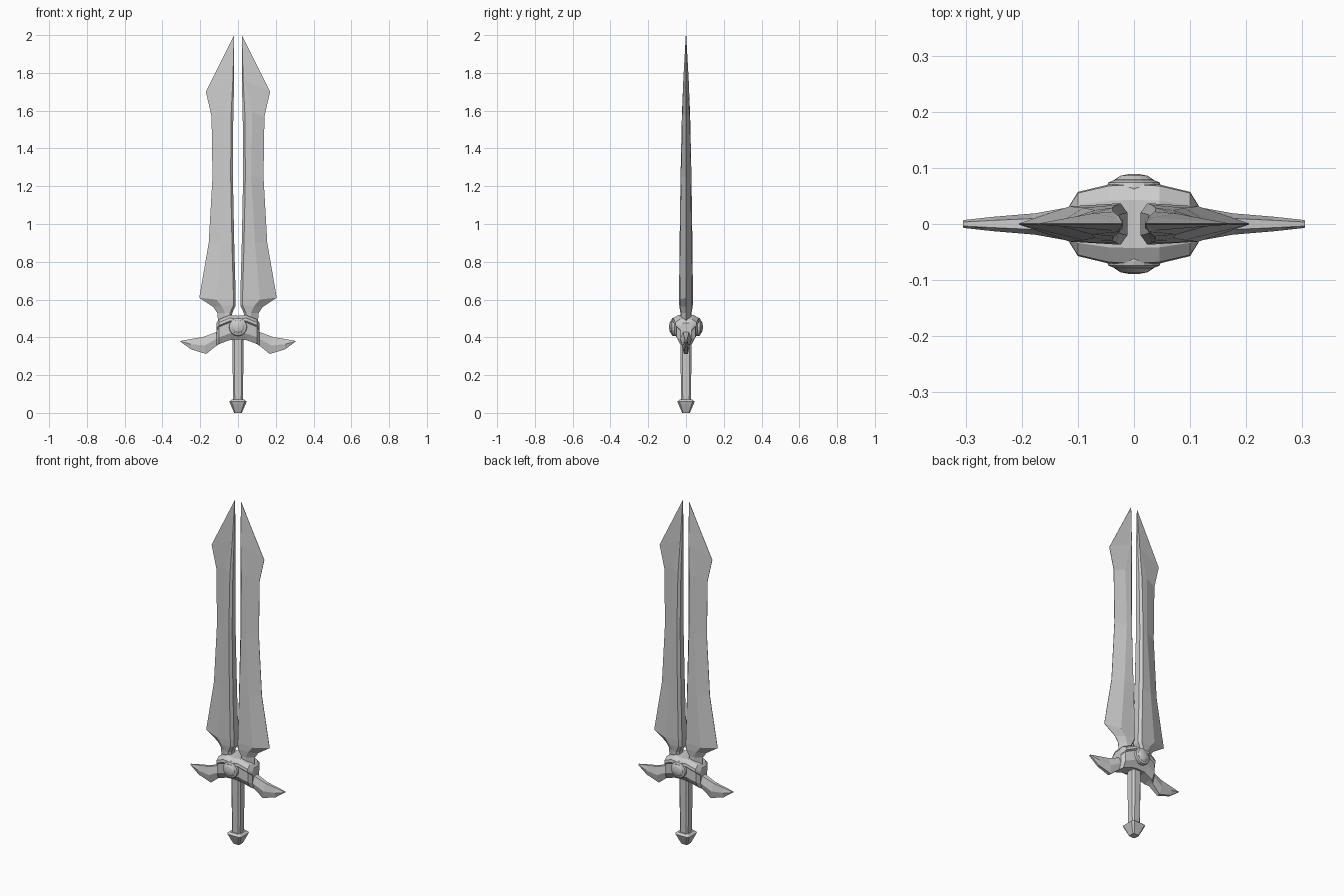
import bpy, bmesh
from math import sin, cos, tau

if "Cube" in bpy.data.objects:
    bpy.data.objects.remove(bpy.data.objects["Cube"])


def loft(name, rings, mirror=None):
    """Skin matching rings of points, cap both ends, optionally mirror."""
    bm = bmesh.new()
    rows = [[bm.verts.new(p) for p in ring] for ring in rings]
    n = len(rows[0])
    for a, b in zip(rows, rows[1:]):
        for i in range(n):
            j = (i + 1) % n
            bm.faces.new((a[i], a[j], b[j], b[i]))
    bm.faces.new(rows[0])
    bm.faces.new(rows[-1])
    bmesh.ops.recalc_face_normals(bm, faces=bm.faces)
    mesh = bpy.data.meshes.new(name)
    bm.to_mesh(mesh)
    bm.free()
    ob = bpy.data.objects.new(name, mesh)
    bpy.context.collection.objects.link(ob)
    if mirror is not None:
        mod = ob.modifiers.new("Mirror", 'MIRROR')
        mod.use_axis = [k == mirror for k in range(3)]
        mod.use_mirror_merge = False
    return ob


# Twin blades: inner x, inner z, ridge x, ridge z, edge x, edge z, half thickness
stations = [
    (.035, .48, .065, .48, .105, .48, .030),
    (.030, .53, .070, .53, .110, .53, .030),
    (.012, .57, .085, .565, .130, .56, .036),
    (.012, .61, .115, .60, .205, .61, .037),
    (.020, .90, .090, .90, .155, .90, .034),
    (.027, 1.25, .070, 1.25, .135, 1.25, .029),
    (.025, 1.57, .075, 1.59, .140, 1.57, .022),
    (.020, 1.77, .034, 1.765, .170, 1.70, .014),
    (.020, 2.0, .021, 1.998, .022, 1.996, .001),
]
rings = []
for xi, zi, xr, zr, xe, ze, t in stations:
    c = min(.012, (xr - xi) * .5)
    half = [(xi, t * .55, zi), (xi + c, t, zi), (xr, t * .85, zr), (xe, .001, ze)]
    rings.append(half + [(x, -y, z) for x, y, z in reversed(half)])
loft("blade", rings, 0)

# Central guard block, faceted across its width with a raised collar
rings = []
for x, y, lo, hi in [(-.115, .030, .355, .475), (-.10, .052, .365, .495),
                     (-.045, .064, .385, .518), (0, .066, .388, .514),
                     (.045, .064, .385, .518), (.10, .052, .365, .495),
                     (.115, .030, .355, .475)]:
    half = [(y * .6, lo), (y * .95, lo + .035), (y * .95, hi - .04),
            (y * 1.1, hi - .032), (y * 1.06, hi - .016), (y * .65, hi)]
    rings.append([(x, a, z) for a, z in half] + [(x, -a, z) for a, z in reversed(half)])
loft("guard_block", rings)

# Swept guard wings
rings = []
for xt, xb, lo, hi, t in [(.09, .09, .37, .435, .040), (.115, .115, .355, .428, .030),
                          (.185, .168, .312, .402, .019), (.25, .248, .336, .391, .013),
                          (.305, .303, .376, .381, .007)]:
    m = (lo + hi) / 2
    xm = (xt + xb) / 2
    rings.append([(xb, t * .55, lo), (xm, t, m), (xt, t * .5, hi),
                  (xt, -t * .5, hi), (xm, -t, m), (xb, -t * .55, lo)])
loft("guard_wing", rings, 0)

# Round gem and its setting, front and back


def disc(name, profile, n=16):
    loft(name, [[(r * cos(tau * i / n), -y, .455 + r * sin(tau * i / n))
                 for i in range(n)] for r, y in profile], 1)


disc("gem_setting", [(.046, .05), (.048, .066), (.046, .074), (.036, .078)])
disc("gem", [(.037, .07), (.035, .079), (.024, .086), (.009, .089)])


# Grip and pommel as chamfered square columns
def column(name, profile, ch):
    rings = []
    for r, z in profile:
        k = r * (1 - ch)
        rings.append([(x, y, z) for x, y in [(r, -k), (r, k), (k, r), (-k, r),
                                             (-r, k), (-r, -k), (-k, -r), (k, -r)]])
    loft(name, rings, None)


column("grip", [(.026, .05), (.030, .40)], .35)
column("pommel", [(.020, 0), (.040, .045), (.046, .060), (.034, .070)], .25)
